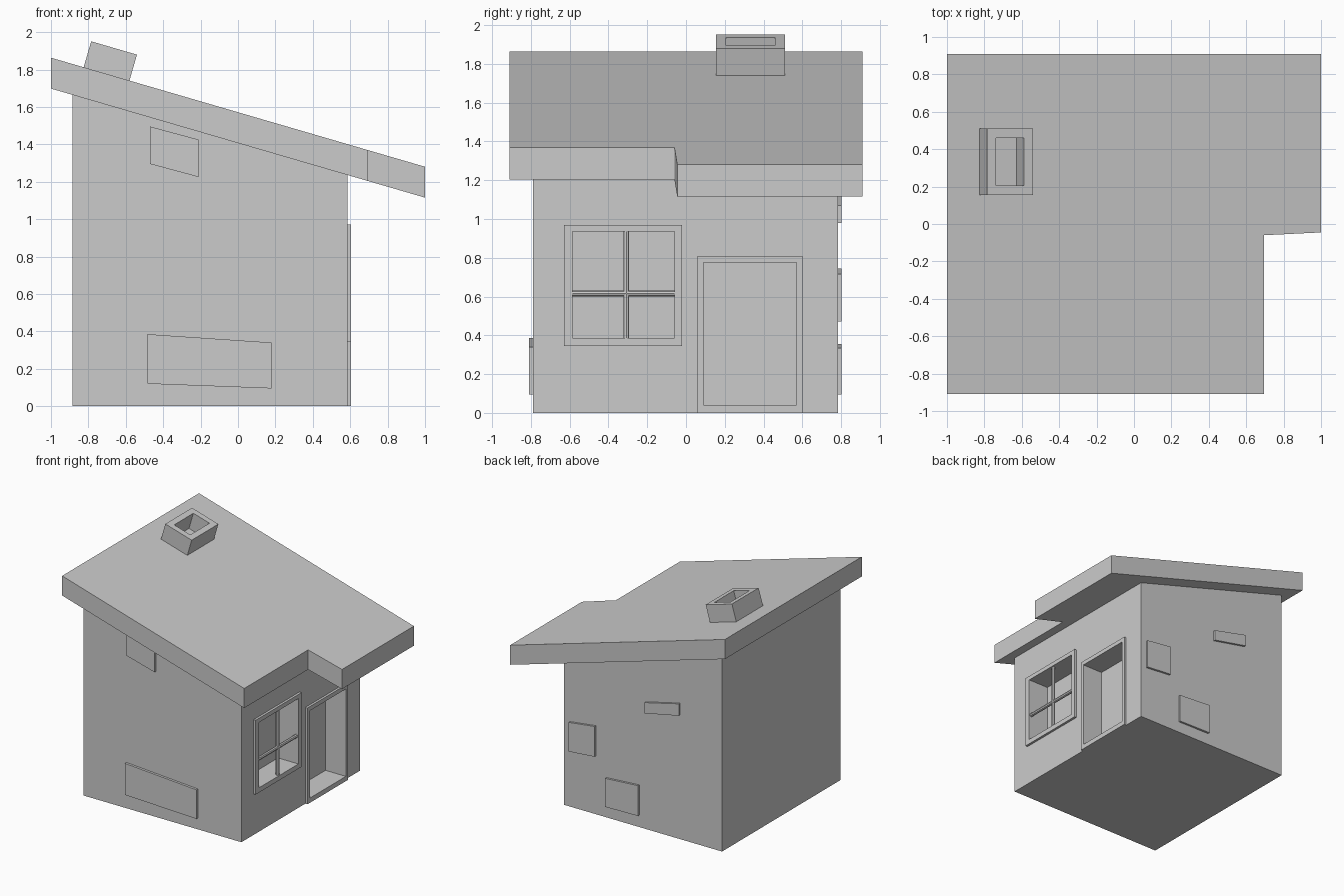
import bpy, bmesh, math

if "Cube" in bpy.data.objects:
    bpy.data.objects.remove(bpy.data.objects["Cube"])

SLOPE = 0.2915
PLACE = {"x": lambda u, v, t: (t, u, v),
         "y": lambda u, v, t: (u, t, v),
         "z": lambda u, v, t: (u, v, t)}


def under(x):
    """Height of the roof underside."""
    return 1.698 - SLOPE * (x + 1)


def finish(name, bm):
    bmesh.ops.recalc_face_normals(bm, faces=bm.faces)
    me = bpy.data.meshes.new(name)
    bm.to_mesh(me)
    bm.free()
    ob = bpy.data.objects.new(name, me)
    bpy.context.collection.objects.link(ob)
    return ob


def prism(name, pts, axis, lo, hi):
    """Extrude a 2D outline along an axis."""
    bm = bmesh.new()
    a, b = [[bm.verts.new(PLACE[axis](u, v, t)) for u, v in pts] for t in (lo, hi)]
    bm.faces.new(a)
    bm.faces.new(b)
    n = len(pts)
    for i in range(n):
        j = (i + 1) % n
        bm.faces.new((a[i], a[j], b[j], b[i]))
    return finish(name, bm)


def rect(u0, v0, u1, v1):
    return [(u0, v0), (u1, v0), (u1, v1), (u0, v1)]


def ring(name, outer, inner, axis, lo, hi):
    """Rectangular frame between two rectangles."""
    bm = bmesh.new()
    loops = [[bm.verts.new(PLACE[axis](u, v, t)) for u, v in rect(*r)]
             for r, t in ((outer, lo), (outer, hi), (inner, hi), (inner, lo))]
    for k in range(4):
        a, b = loops[k], loops[(k + 1) % 4]
        for i in range(4):
            j = (i + 1) % 4
            bm.faces.new((a[i], a[j], b[j], b[i]))
    return finish(name, bm)


# House body with sloping top
X0, X1, Y0, Y1 = -0.885, 0.585, -0.79, 0.785
walls = prism("walls", [(X0, 0), (X1, 0), (X1, under(X1) + 0.02), (X0, under(X0) + 0.02)],
              "y", Y0, Y1)

# Window and door: recess cut into the wall plus a raised frame
openings = {"window": ((-0.63, 0.345, -0.02, 0.97), (-0.585, 0.385, -0.06, 0.935)),
            "door": ((0.06, 0.0, 0.60, 0.81), (0.09, 0.04, 0.57, 0.775))}
for name, (outer, inner) in openings.items():
    cutter = prism(name + "_cutter", rect(*inner), "x", 0.415, 0.7)
    cutter.hide_render = True
    cutter.hide_viewport = True
    cutter.display_type = "WIRE"
    mod = walls.modifiers.new(name + "_recess", "BOOLEAN")
    mod.operation = "DIFFERENCE"
    mod.solver = "EXACT"
    mod.object = cutter
    ring(name + "_frame", outer, inner, "x", X1 - 0.005, 0.605)

# Window bars
for name, loc, length, rot in (
        ("window_bar_upright", (0.585, -0.308, 0.66), 0.55, (0, 0, 0)),
        ("window_bar_cross", (0.585, -0.3225, 0.616), 0.525, (math.pi / 2, 0, 0))):
    bpy.ops.mesh.primitive_cylinder_add(vertices=8, radius=0.015, depth=length,
                                        location=loc, rotation=rot)
    bpy.context.object.name = name

# Roof slab: L-shaped plan sheared to the slope, porch overhang at the right
roof = prism("roof", [(-1, -0.91), (0.695, -0.91), (0.695, -0.06),
                      (1, -0.045), (1, 0.91), (-1, 0.91)], "z", 0, 0.165)
for v in roof.data.vertices:
    v.co.z += under(v.co.x)

# Chimney standing square to the roof
chimney = ring("chimney", (-0.1275, 0.155, 0.1275, 0.51),
               (-0.078, 0.205, 0.078, 0.46), "z", -0.2, 0)
chimney.location = (-0.6625, 0, 1.915)
chimney.rotation_euler = (0, math.atan(SLOPE), 0)

# Exposed stones on the front wall
front_stones = [[(-0.485, 0.12), (0.18, 0.095), (0.18, 0.34), (-0.485, 0.385)],
                [(-0.47, 1.295), (-0.21, 1.225), (-0.21, 1.425), (-0.47, 1.495)]]
for i, pts in enumerate(front_stones):
    prism(f"front_stone_{i + 1}", pts, "y", -0.81, Y0 + 0.01)

# Exposed stones on the back wall
back_stones = [[(0.53, 0.47), (0.53, 0.715), (0.29, 0.745), (0.29, 0.49)],
               [(0.19, 0.095), (0.19, 0.335), (-0.115, 0.355), (-0.115, 0.10)],
               [(-0.175, 0.98), (-0.175, 1.07), (-0.495, 1.145), (-0.495, 1.045)]]
for i, pts in enumerate(back_stones):
    prism(f"back_stone_{i + 1}", pts, "y", Y1 - 0.01, 0.803)
